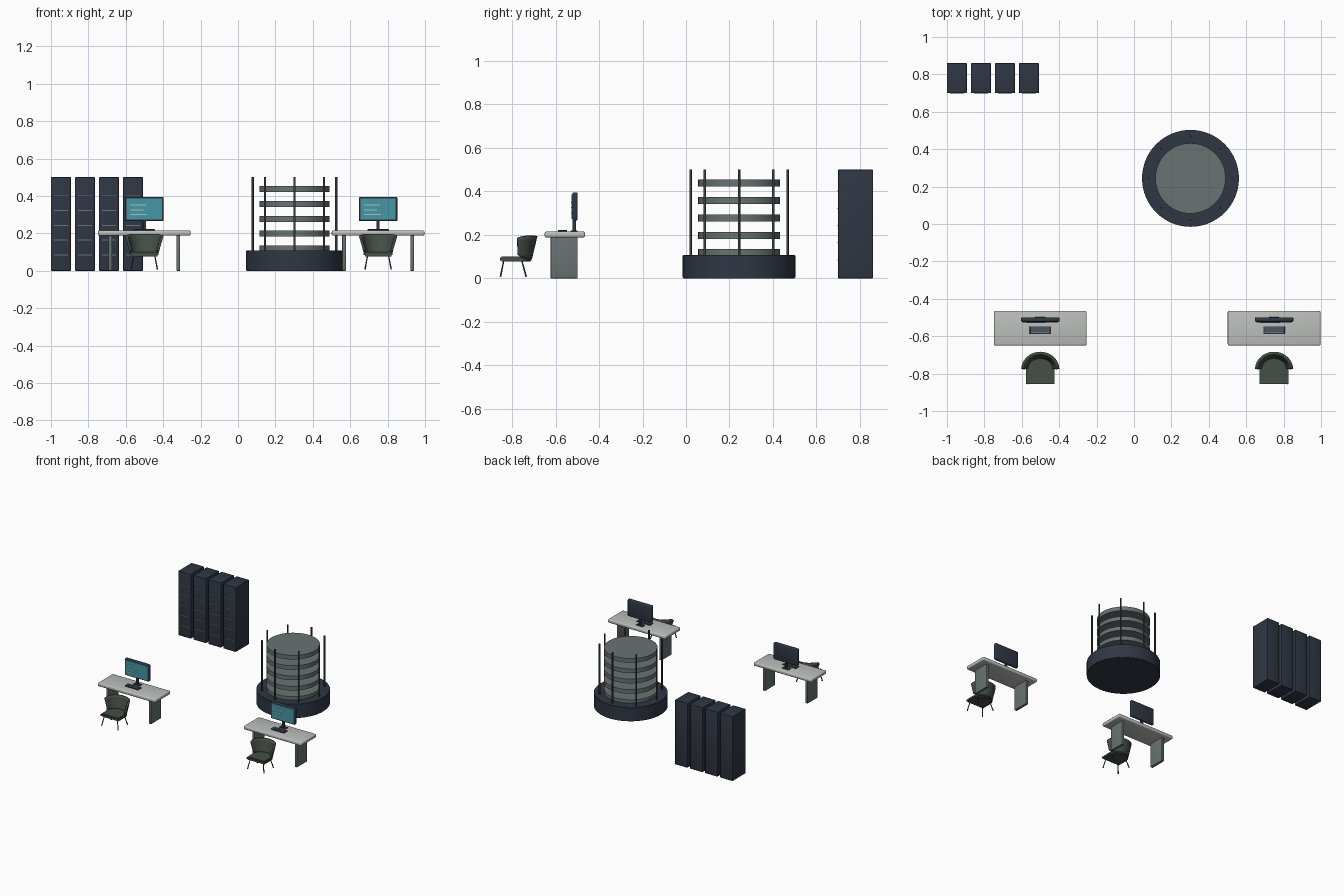
import bpy, bmesh, math
from mathutils import Vector

if "Cube" in bpy.data.objects:
    bpy.data.objects.remove(bpy.data.objects["Cube"])


def mat(name, r, g, b):
    lin = lambda c: ((c / 255 + 0.055) / 1.055) ** 2.4
    m = bpy.data.materials.new(name)
    m.diffuse_color = (lin(r), lin(g), lin(b), 1)
    m.use_nodes = True
    m.node_tree.nodes["Principled BSDF"].inputs["Base Color"].default_value = m.diffuse_color
    return m


NAVY = mat("dark navy", 47, 55, 68)
STEEL = mat("steel grey", 104, 114, 114)
PALE = mat("pale grey", 188, 191, 187)
ROD = mat("charcoal", 62, 67, 67)
FABRIC = mat("dark green grey", 68, 78, 70)
TEAL = mat("screen teal", 70, 150, 166)
LIGHT = mat("light cyan", 165, 200, 200)
STRIP = mat("slate strip", 105, 118, 126)


def finish(name, bm, m, smooth=True):
    bmesh.ops.recalc_face_normals(bm, faces=bm.faces)
    me = bpy.data.meshes.new(name)
    bm.to_mesh(me)
    bm.free()
    me.materials.append(m)
    ob = bpy.data.objects.new(name, me)
    bpy.context.collection.objects.link(ob)
    if smooth:
        bpy.ops.object.select_all(action='DESELECT')
        ob.select_set(True)
        bpy.context.view_layer.objects.active = ob
        bpy.ops.object.shade_smooth_by_angle(angle=math.radians(40))
    return ob


def box(name, x, y, z, m, bevel=0.0):
    """Box from (min, max) ranges, with optional rounded edges."""
    bm = bmesh.new()
    bmesh.ops.create_cube(bm, size=1)
    for v in bm.verts:
        v.co = [(a + b) / 2 + c * (b - a) for (a, b), c in zip((x, y, z), v.co)]
    if bevel:
        bmesh.ops.bevel(bm, geom=bm.edges[:], offset=bevel, segments=3,
                        profile=0.5, affect='EDGES')
    return finish(name, bm, m, bevel > 0)


def rod(name, p, q, r, m, r2=None, sides=12, bevel=0.0):
    """Cylinder between two points."""
    p, q = Vector(p), Vector(q)
    bm = bmesh.new()
    bmesh.ops.create_cone(bm, cap_ends=True, segments=sides, radius1=r,
                          radius2=r if r2 is None else r2, depth=(q - p).length)
    if bevel:
        rim = [e for e in bm.edges if any(len(f.verts) > 4 for f in e.link_faces)]
        bmesh.ops.bevel(bm, geom=rim, offset=bevel, segments=2, affect='EDGES')
    rot = (q - p).to_track_quat('Z', 'Y')
    for v in bm.verts:
        v.co = rot @ v.co + (p + q) / 2
    return finish(name, bm, m)


# server racks with indicator strips on the front
for i in range(4):
    x0 = -1 + 0.1285 * i
    box("server_rack", (x0, x0 + 0.106), (0.70, 0.86), (0, 0.5), NAVY, 0.003)
    for k in range(5):
        z = 0.085 + 0.079 * k
        box("rack_strip", (x0 + 0.015, x0 + 0.091), (0.697, 0.702),
            (z - 0.0025, z + 0.0025), STRIP)

# central core: plinth, floating discs, ring of rods
CX, CY = 0.302, 0.244
rod("core_plinth", (CX, CY, 0), (CX, CY, 0.108), 0.259, NAVY, sides=64, bevel=0.003)
for k in range(5):
    z = 0.102 + 0.08 * k
    rod("core_disc", (CX, CY, z), (CX, CY, z + 0.032), 0.188, STEEL, sides=64)
for k in range(8):
    a = k * math.pi / 4
    x, y = CX + 0.223 * math.cos(a), CY + 0.223 * math.sin(a)
    rod("core_rod", (x, y, 0.1), (x, y, 0.5), 0.006, ROD)


def chair(cx):
    # D-shaped seat
    bm = bmesh.new()
    pts = [(-0.077, -0.855), (0.077, -0.855)]
    pts += [(0.077 * math.cos(t * math.pi / 16), -0.77 + 0.06 * math.sin(t * math.pi / 16))
            for t in range(17)]
    f = bm.faces.new([bm.verts.new((cx + x, y, 0.077)) for x, y in pts])
    ext = bmesh.ops.extrude_face_region(bm, geom=[f])
    for v in ext["geom"]:
        if isinstance(v, bmesh.types.BMVert):
            v.co.z += 0.024
    rim = [e for e in bm.edges if abs(e.verts[0].co.z - e.verts[1].co.z) < 1e-5]
    bmesh.ops.bevel(bm, geom=rim, offset=0.006, segments=2, affect='EDGES')
    finish("chair_seat", bm, FABRIC)

    # curved, flaring back shell on the desk side
    bm = bmesh.new()
    n, rows = 24, 6
    grid = []
    for j in range(rows + 1):
        t = j / rows
        row = []
        for i in range(n + 1):
            u = 2 * i / n - 1
            a = math.pi / 2 - u * math.radians(88)
            low = 0.090 + 0.02 * abs(u) ** 6     # rounded lower corners
            high = 0.194 - 0.012 * abs(u) ** 6
            rx, ry = 0.080 + 0.022 * t, 0.070 + 0.025 * t
            row.append(bm.verts.new((cx + rx * math.cos(a), -0.778 + ry * math.sin(a),
                                     low + (high - low) * t)))
        grid.append(row)
    for j in range(rows):
        for i in range(n):
            bm.faces.new((grid[j][i], grid[j][i + 1], grid[j + 1][i + 1], grid[j + 1][i]))
    ob = finish("chair_back", bm, FABRIC)
    mod = ob.modifiers.new("thickness", 'SOLIDIFY')
    mod.thickness = 0.014
    mod.offset = 1 if ob.data.polygons[0].normal.dot(
        ob.data.polygons[0].center - Vector((cx, -0.778, 0.14))) < 0 else -1

    # splayed legs
    for s in (-1, 1):
        rod("chair_front_leg", (cx + s * 0.056, -0.838, 0.082),
            (cx + s * 0.070, -0.853, 0.008), 0.003, ROD, r2=0.004)
        rod("chair_back_leg", (cx + s * 0.056, -0.755, 0.082),
            (cx + s * 0.070, -0.735, 0.008), 0.003, ROD, r2=0.004)


def workstation(cx):
    # desk
    box("desk_top", (cx - 0.248, cx + 0.248), (-0.650, -0.464), (0.188, 0.215), PALE, 0.008)
    for s in (-1, 1):
        lx = cx + s * 0.182
        box("desk_leg", (lx - 0.010, lx + 0.010), (-0.622, -0.498), (0, 0.190), STEEL, 0.002)
    # monitor
    box("monitor", (cx - 0.103, cx + 0.103), (-0.523, -0.499), (0.265, 0.395), NAVY, 0.007)
    box("screen", (cx - 0.094, cx + 0.094), (-0.527, -0.520), (0.274, 0.386), TEAL)
    for k, w in enumerate((0.085, 0.07, 0.09)):
        z = 0.352 - 0.026 * k
        box("screen_line", (cx - 0.075, cx - 0.075 + w), (-0.529, -0.525),
            (z - 0.0025, z + 0.0025), LIGHT)
    box("monitor_neck", (cx - 0.008, cx + 0.008), (-0.521, -0.505), (0.21, 0.275), NAVY)
    box("monitor_foot", (cx - 0.028, cx + 0.028), (-0.530, -0.498), (0.213, 0.220), NAVY, 0.002)
    # keyboard with key rows
    box("keyboard", (cx - 0.057, cx + 0.057), (-0.588, -0.547), (0.213, 0.222), NAVY, 0.002)
    for k in range(3):
        y = -0.579 + 0.0115 * k
        box("key_row", (cx - 0.050, cx + 0.050), (y - 0.003, y + 0.003),
            (0.221, 0.2235), STRIP)
    chair(cx)


for cx in (-0.501, 0.749):
    workstation(cx)
